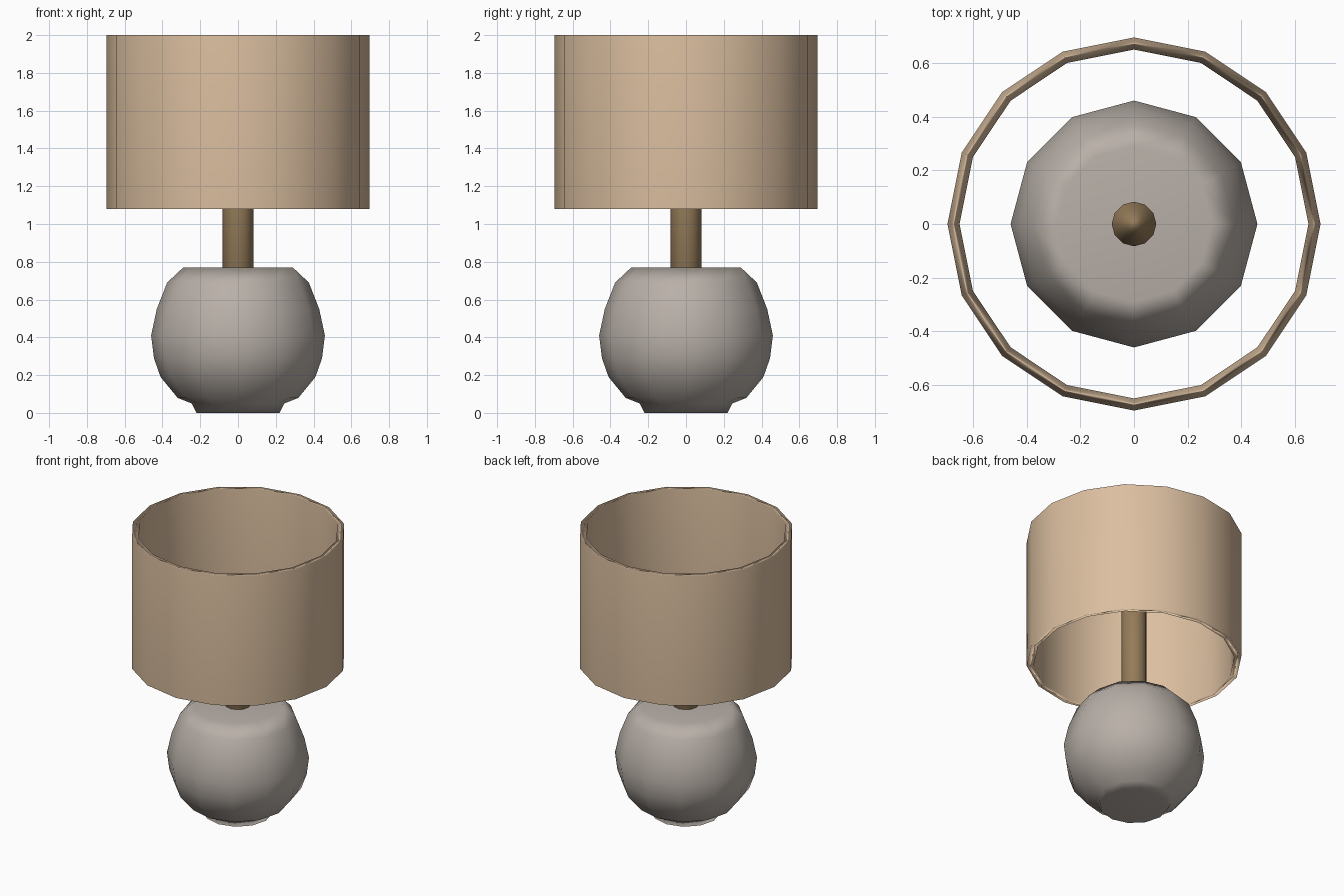
import bpy
import bmesh
import math

if "Cube" in bpy.data.objects:
    bpy.data.objects.remove(bpy.data.objects["Cube"])


def material(name, rgb):
    mat = bpy.data.materials.new(name)
    mat.diffuse_color = (*rgb, 1.0)
    mat.use_nodes = True
    mat.node_tree.nodes["Principled BSDF"].inputs["Base Color"].default_value = mat.diffuse_color
    return mat


def lathe(name, profile, sides, mat, closed=False):
    """Spin a (radius, height) profile around z; cap both ends unless closed."""
    bm = bmesh.new()
    rings = []
    for r, z in profile:
        rings.append([bm.verts.new((r * math.cos(2 * math.pi * i / sides),
                                    r * math.sin(2 * math.pi * i / sides), z))
                      for i in range(sides)])
    pairs = list(zip(rings, rings[1:]))
    if closed:
        pairs.append((rings[-1], rings[0]))
    else:
        bm.faces.new(rings[0][::-1])
        bm.faces.new(rings[-1])
    for a, b in pairs:
        for i in range(sides):
            j = (i + 1) % sides
            bm.faces.new((a[i], a[j], b[j], b[i]))
    bmesh.ops.recalc_face_normals(bm, faces=bm.faces[:])
    for f in bm.faces:
        f.smooth = True
    mesh = bpy.data.meshes.new(name)
    bm.to_mesh(mesh)
    bm.free()
    mesh.materials.append(mat)
    obj = bpy.data.objects.new(name, mesh)
    bpy.context.collection.objects.link(obj)
    # Large faces dominate the smooth shading
    obj.modifiers.new("weighted_normals", 'WEIGHTED_NORMAL')
    return obj


stone = material("warm_grey_ceramic", (0.48, 0.43, 0.39))
brass = material("dull_brass", (0.30, 0.20, 0.10))
fabric = material("beige_fabric", (0.71, 0.52, 0.35))

# Rounded base with a small foot and a flat top
lathe("base", [(0.22, 0.0), (0.245, 0.05), (0.32, 0.08), (0.41, 0.19),
               (0.445, 0.29), (0.46, 0.41), (0.43, 0.55), (0.375, 0.69),
               (0.29, 0.77)], 12, stone)

# Stem rising into the shade
lathe("stem", [(0.083, 0.70), (0.083, 1.54)], 12, brass)

# Open drum shade with wall thickness
lathe("shade", [(0.695, 1.08), (0.695, 2.0), (0.65, 2.0), (0.65, 1.08)],
      16, fabric, closed=True)
